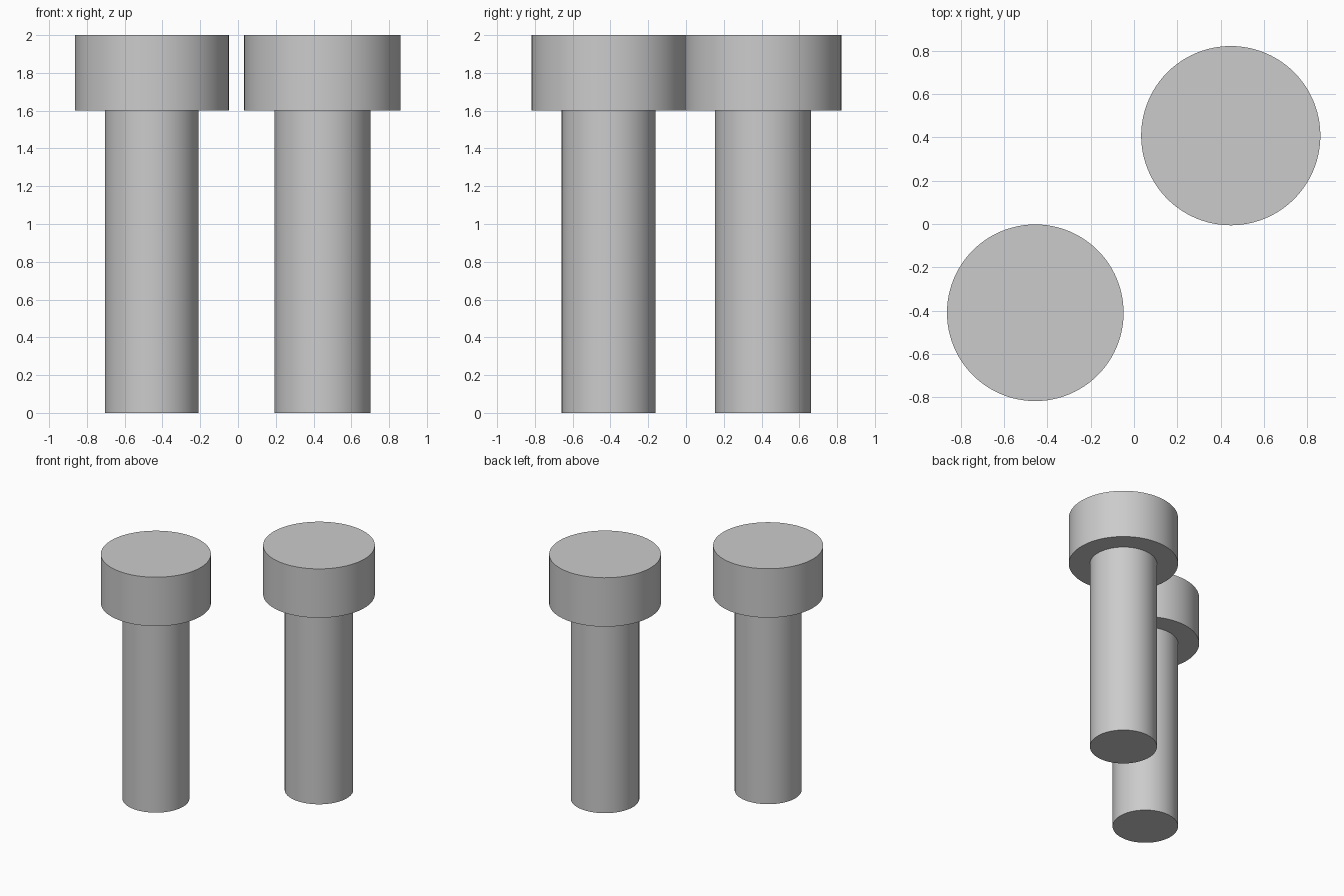
import bpy
import math

cube = bpy.data.objects.get("Cube")
if cube:
    bpy.data.objects.remove(cube, do_unlink=True)

# Plain grey metal
grey = bpy.data.materials.new("grey_metal")
grey.use_nodes = True
colour = (0.6, 0.6, 0.6, 1)
grey.diffuse_color = colour
grey.node_tree.nodes["Principled BSDF"].inputs["Base Color"].default_value = colour


def cylinder(name, x, y, radius, bottom, top):
    bpy.ops.mesh.primitive_cylinder_add(
        vertices=96, radius=radius, depth=top - bottom,
        location=(x, y, (bottom + top) / 2))
    obj = bpy.context.object
    obj.name = name
    obj.data.materials.append(grey)
    bpy.ops.object.shade_smooth_by_angle(angle=math.radians(30))


def bolt(side, x, y, head_radius, shaft_radius):
    # Shaft runs up through the head, ending just under its top face
    cylinder(side + "_bolt_shaft", x, y, shaft_radius, 0, 1.998)
    cylinder(side + "_bolt_head", x, y, head_radius, 1.6, 2)


# The two bolts stand diagonally; the rear left one is slightly thicker
bolt("right", -0.456, -0.41, 0.408, 0.248)
bolt("left", 0.447, 0.408, 0.414, 0.254)
